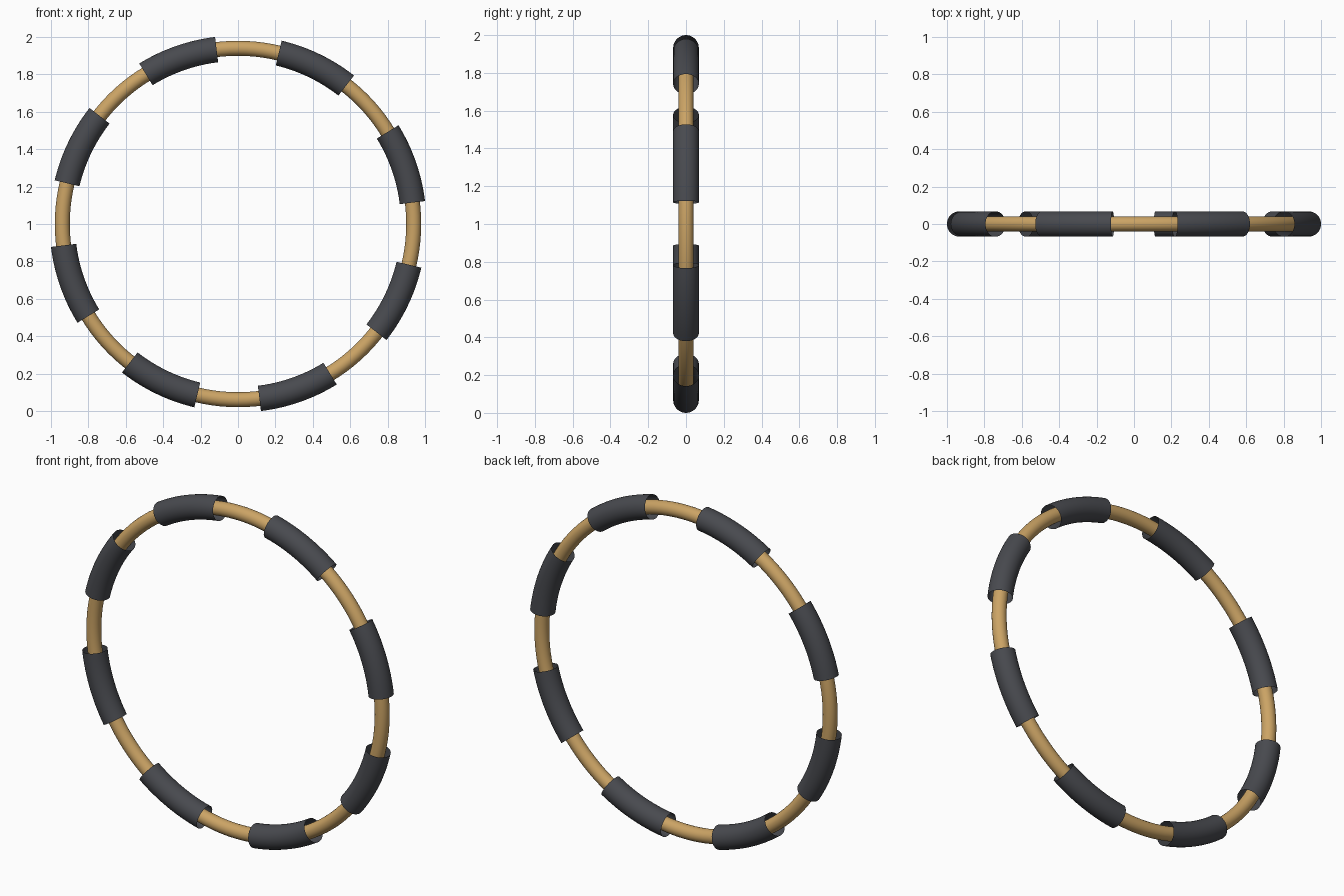
import bpy, bmesh
from math import sin, cos, radians, pi

if "Cube" in bpy.data.objects:
    bpy.data.objects.remove(bpy.data.objects["Cube"])

CENTRE_Z = 1.0
R = 0.9395          # radius of the ring's centreline


def material(name, rgb):
    m = bpy.data.materials.new(name)
    m.diffuse_color = (*rgb, 1.0)
    m.use_nodes = True
    m.node_tree.nodes["Principled BSDF"].inputs["Base Color"].default_value = m.diffuse_color
    return m


def swept_tube(name, r, start, end, steps, sides, mat, closed=False):
    """Sweep a circle along an arc of the ring in the XZ plane; ends stay open."""
    bm = bmesh.new()
    rings = []
    for i in range(steps if closed else steps + 1):
        a = radians(start + (end - start) * i / steps)
        ring = []
        for j in range(sides):
            t = 2 * pi * j / sides
            d = R + r * cos(t)
            ring.append(bm.verts.new((d * cos(a), r * sin(t), CENTRE_Z + d * sin(a))))
        rings.append(ring)
    for i in range(steps):
        p, q = rings[i], rings[(i + 1) % len(rings)]
        for j in range(sides):
            k = (j + 1) % sides
            # this winding faces outward
            f = bm.faces.new((p[j], p[k], q[k], q[j]))
            f.smooth = True
    # flip if the winding points into the tube
    bm.faces.ensure_lookup_table()
    bm.normal_update()
    f = bm.faces[0]
    a = radians(start + (end - start) * 0.5 / steps)
    c = f.calc_center_median()
    out = (c.x - R * cos(a), c.y, c.z - CENTRE_Z - R * sin(a))
    if sum(n * o for n, o in zip(f.normal, out)) < 0:
        bmesh.ops.reverse_faces(bm, faces=bm.faces[:])
    me = bpy.data.meshes.new(name)
    bm.to_mesh(me)
    bm.free()
    me.materials.append(mat)
    ob = bpy.data.objects.new(name, me)
    bpy.context.collection.objects.link(ob)
    return ob


gold = material("gold", (0.60, 0.37, 0.13))
dark = material("dark_grey", (0.065, 0.068, 0.078))

# Thin continuous hoop
swept_tube("hoop", 0.04, 0, 360, 128, 24, gold, closed=True)

# Eight open-ended padded sleeves around the hoop
for n in range(8):
    s = 7 + 45 * n
    swept_tube(f"sleeve_{n + 1}", 0.068, s, s + 24.6, 12, 32, dark)
